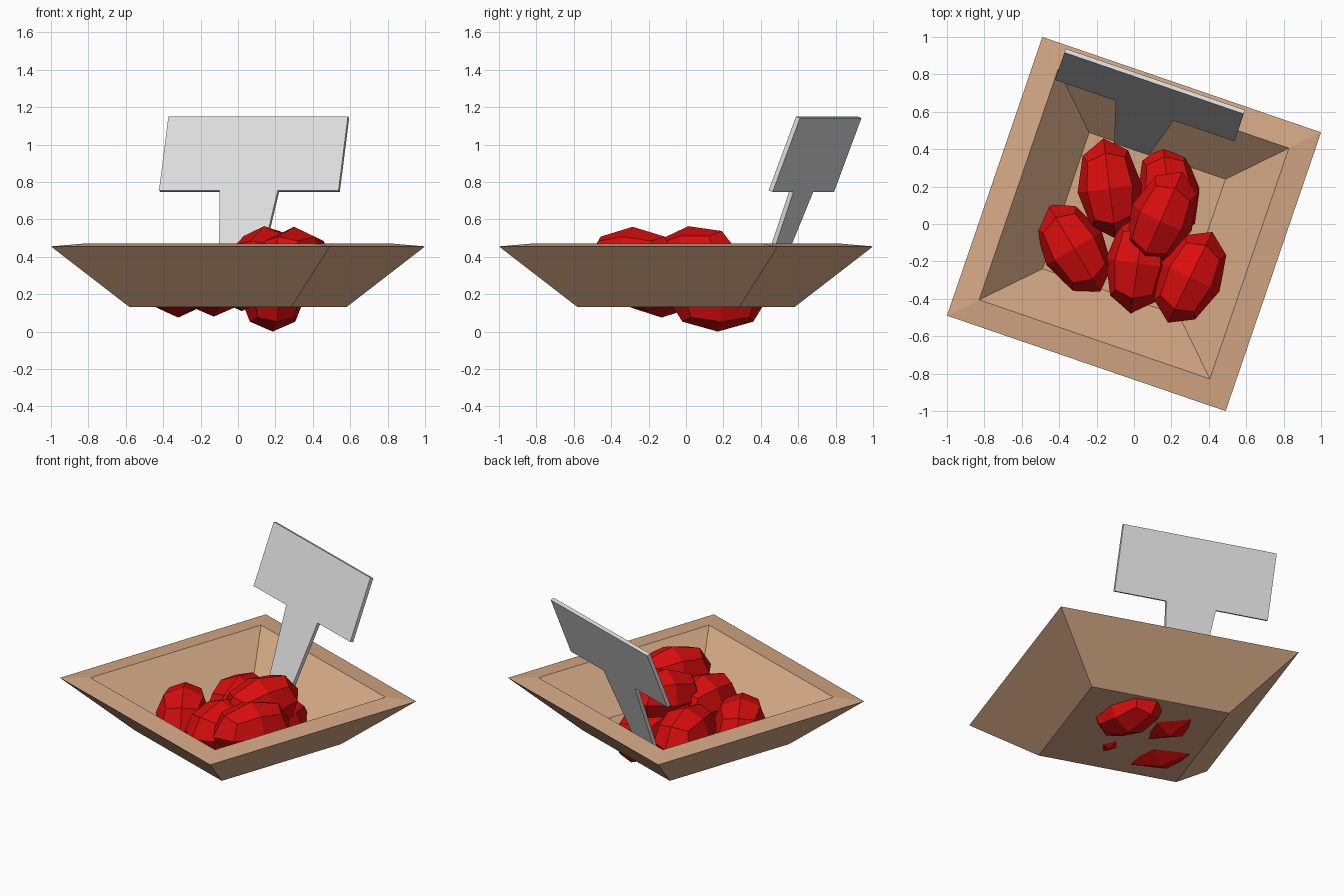
import bpy, bmesh, math
from mathutils import Matrix, Euler, Vector

if "Cube" in bpy.data.objects:
    bpy.data.objects.remove(bpy.data.objects["Cube"])

TURN = math.radians(-18.9)   # whole tray and sign are turned about z


def material(name, rgb):
    m = bpy.data.materials.new(name)
    m.diffuse_color = (*rgb, 1)
    m.use_nodes = True
    m.node_tree.nodes["Principled BSDF"].inputs["Base Color"].default_value = m.diffuse_color
    return m


WOOD = material("tan wood", (0.67, 0.40, 0.235))
RED = material("red", (0.70, 0.004, 0.004))
GREY = material("light grey", (0.72, 0.72, 0.72))


def finish(bm, name, mat, matrix):
    bmesh.ops.recalc_face_normals(bm, faces=bm.faces)
    me = bpy.data.meshes.new(name)
    bm.to_mesh(me)
    bm.free()
    me.materials.append(mat)
    ob = bpy.data.objects.new(name, me)
    ob.matrix_world = matrix
    bpy.context.collection.objects.link(ob)
    return ob


# Tray: square rings (half side, height) from outer floor over the rim to inner floor
bm = bmesh.new()
rings = []
for h, z in [(0.456, 0.13), (0.7875, 0.455), (0.652, 0.47), (0.385, 0.20)]:
    rings.append([bm.verts.new((sx * h, sy * h, z))
                  for sx, sy in ((1, 1), (-1, 1), (-1, -1), (1, -1))])
for a, b in zip(rings, rings[1:]):
    for i in range(4):
        j = (i + 1) % 4
        bm.faces.new((a[i], a[j], b[j], b[i]))
bm.faces.new(rings[0])
bm.faces.new(rings[-1])
finish(bm, "tray", WOOD, Matrix.Rotation(TURN, 4, 'Z'))

# Price sign: mirrored outline (half width, height along sign), extruded, leaning back
bm = bmesh.new()
half = [(0.098, -0.60), (0.164, 0.0), (0.507, 0.0), (0.507, 0.424)]
outline = half + [(-x, v) for x, v in reversed(half)]
face = bm.faces.new([bm.verts.new((x, 0, v)) for x, v in outline])
new = bmesh.ops.extrude_face_region(bm, geom=[face])["geom"]
bmesh.ops.translate(bm, vec=(0, 0.024, 0),
                    verts=[g for g in new if isinstance(g, bmesh.types.BMVert)])
lean = Matrix.Rotation(-math.atan2(0.155, 0.395), 4, 'X')
finish(bm, "sign", GREY,
       Matrix.Rotation(TURN, 4, 'Z') @ Matrix.Translation((-0.142, 0.592, 0.755)) @ lean)


# Low-poly oval fruit: once-subdivided cube rounded to a ball, stretched along y
def fruit(name, loc, yaw, pitch=0):
    bm = bmesh.new()
    bmesh.ops.create_cube(bm, size=2)
    bmesh.ops.subdivide_edges(bm, edges=bm.edges[:], cuts=1, use_grid_fill=True)
    for v in bm.verts:
        n = v.co.normalized()
        v.co = Vector((n.x * 0.173, n.y * 0.27, n.z * 0.18))
    rot = Euler((math.radians(pitch), 0, math.radians(yaw))).to_matrix().to_4x4()
    finish(bm, name, RED, Matrix.Translation(loc) @ rot)


for i, (loc, yaw, pitch) in enumerate([
        ((-0.13, 0.19, 0.26), 7, 0),
        ((0.185, 0.17, 0.18), 7, 0),
        ((0.15, 0.035, 0.385), -24, 8),
        ((-0.32, -0.13, 0.255), 31, 0),
        ((0.02, -0.21, 0.29), -8, 0),
        ((0.30, -0.285, 0.38), -26, 0)]):
    fruit(f"fruit_{i + 1}", loc, yaw, pitch)
